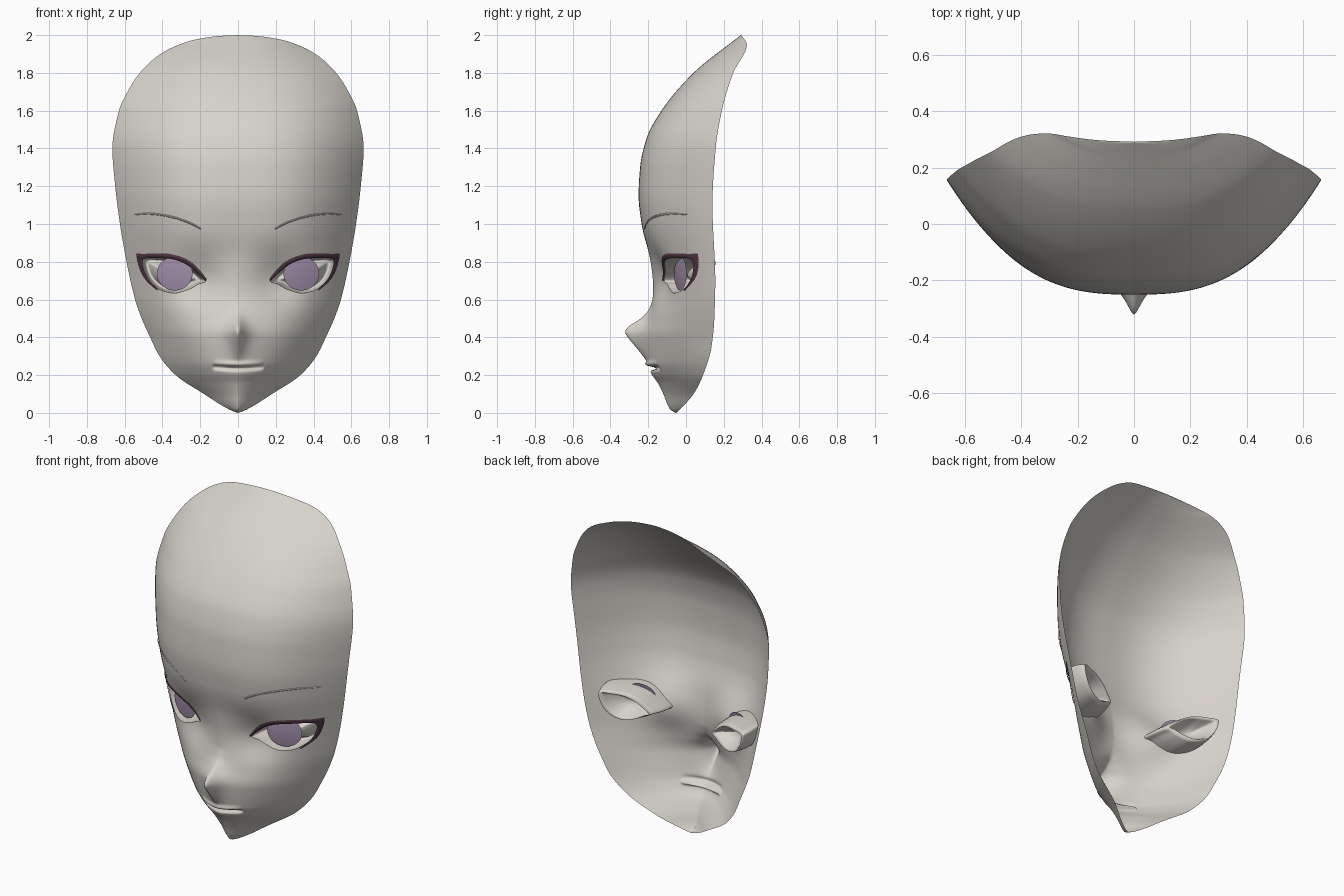
import bpy, bmesh, math
from mathutils import Vector

if "Cube" in bpy.data.objects:
    bpy.data.objects.remove(bpy.data.objects["Cube"])


def material(name, rgb):
    m = bpy.data.materials.new(name)
    m.diffuse_color = (*rgb, 1)
    m.use_nodes = True
    m.node_tree.nodes["Principled BSDF"].inputs["Base Color"].default_value = m.diffuse_color
    return m


SKIN = material("pale skin", (0.68, 0.65, 0.60))
IRIS = material("violet iris", (0.34, 0.26, 0.38))
LASH = material("dark plum lash", (0.085, 0.04, 0.06))


def curve(pts):
    """Monotone cubic interpolation through (z, value) points."""
    s = [(b[1] - a[1]) / (b[0] - a[0]) for a, b in zip(pts, pts[1:])]
    t = [s[0]] + [2 * a * b / (a + b) if a * b > 0 else 0 for a, b in zip(s, s[1:])] + [s[-1]]

    def f(z):
        z = min(max(z, pts[0][0]), pts[-1][0])
        i = 0
        while i < len(pts) - 2 and z > pts[i + 1][0]:
            i += 1
        (z0, v0), (z1, v1) = pts[i], pts[i + 1]
        h = z1 - z0
        k = (z - z0) / h
        return ((2*k**3 - 3*k*k + 1) * v0 + (k**3 - 2*k*k + k) * h * t[i]
                + (3*k*k - 2*k**3) * v1 + (k**3 - k*k) * h * t[i + 1])
    return f


# head profiles: half width, rim depth, midline without nose, section exponent
width = curve([(0, 0), (.01, .03), (.1, .18), (.2, .33), (.3, .415), (.4, .465), (.5, .51),
               (.6, .545), (.8, .59), (1, .625), (1.2, .65), (1.4, .665), (1.6, .63), (1.7, .585),
               (1.8, .52), (1.9, .41), (1.965, .27), (1.985, .18), (1.996, .09), (2, 0)])
rim = curve([(0, -.05), (.1, .04), (.2, .09), (.35, .135), (.5, .15), (.7, .155), (1.1, .14),
             (1.4, .157), (1.6, .19), (1.8, .25), (1.95, .322), (2, .293)])
middle = curve([(0, -.055), (.02, -.085), (.1, -.12), (.16, -.15), (.21, -.185), (.27, -.205),
                (.4, -.205), (.5, -.19), (.65, -.178), (.8, -.19), (1, -.235), (1.15, -.251),
                (1.3, -.243), (1.45, -.21), (1.6, -.13), (1.8, .04), (2, .29)])
power = curve([(0, 1.3), (.2, 1.6), (.45, 2.3), (.7, 2.6), (1, 2.8), (1.4, 2.7), (2, 2.3)])
nose = curve([(.27, 0), (.31, .03), (.36, .07), (.41, .11), (.43, .12), (.455, .108),
              (.5, .05), (.55, .012), (.6, 0)])


def bump(v, c, s):
    return math.exp(-((v - c) / s) ** 2)


def depth(x, z):
    """y of the face surface."""
    x = abs(x)
    w = max(width(z), 1e-5)
    y = middle(z) + (rim(z) - middle(z)) * min(x / w, 1) ** power(z)
    y -= nose(z) * math.exp(-(math.hypot(x, .012) - .012) / .042)
    y += .055 * math.exp(-((x - .22) / .14) ** 2 - ((z - .7) / .14) ** 2)   # eye hollow
    lip = max(0, 1 - (x / .135) ** 2) ** .5
    line = .237 + .3 * x * x
    y += lip * (.045 * bump(z, line, .009) - .014 * bump(z, line + .02, .013))
    return y


def smooth_path(pts, closed, n=8):
    out, m = [], len(pts)
    for i in range(m if closed else m - 1):
        p = [Vector(pts[(i + k) % m if closed else min(max(i + k, 0), m - 1)]) for k in (-1, 0, 1, 2)]
        for j in range(n):
            t = j / n
            out.append(.5 * (2*p[1] + (p[2] - p[0]) * t + (2*p[0] - 5*p[1] + 4*p[2] - p[3]) * t*t
                             + (3*p[1] - p[0] - 3*p[2] + p[3]) * t**3))
    return out if closed else out + [Vector(pts[-1])]


def finish(name, bm, mat):
    me = bpy.data.meshes.new(name)
    bm.to_mesh(me)
    bm.free()
    me.materials.append(mat)
    for p in me.polygons:
        p.use_smooth = True
    ob = bpy.data.objects.new(name, me)
    bpy.context.collection.objects.link(ob)
    return ob


def mirrored(name, rows, mat, closed):
    """Skin rows of points, on both sides of the face."""
    for side, label in ((1, "left"), (-1, "right")):
        bm = bmesh.new()
        vs = [[bm.verts.new((side * x, y, z)) for x, y, z in r] for r in rows]
        for a, b in zip(vs, vs[1:]):
            n = len(a)
            for i in range(n if closed else n - 1):
                bm.faces.new((a[i], a[(i + 1) % n], b[(i + 1) % n], b[i]))
        bmesh.ops.remove_doubles(bm, verts=bm.verts, dist=1e-5)
        bmesh.ops.recalc_face_normals(bm, faces=bm.faces)
        if sum(f.normal.y * f.calc_area() for f in bm.faces) > 0:
            bmesh.ops.reverse_faces(bm, faces=bm.faces)
        finish(label + "_" + name, bm, mat)


# eye opening outline in x, z
eye = smooth_path([(.172, .70), (.22, .748), (.28, .792), (.35, .818), (.43, .824), (.503, .822),
                   (.505, .78), (.485, .725), (.45, .68), (.40, .647), (.33, .635), (.26, .655),
                   (.21, .682)], True)


def inside(x, z):
    hit = False
    for a, b in zip(eye, eye[1:] + eye[:1]):
        if (a.y > z) != (b.y > z) and x < a.x + (z - a.y) * (b.x - a.x) / (b.y - a.y):
            hit = not hit
    return hit


# face shell: grid with eye holes whose borders are snapped to the outline
NX, NZ = 140, 230
bm = bmesh.new()
grid = []
for j in range(NZ + 1):
    z = 1 - math.cos(math.pi * j / NZ)
    w = width(z)
    grid.append([bm.verts.new((w * u, depth(w * u, z), z))
                 for u in (2 * i / NX - 1 for i in range(NX + 1))])
for a, b in zip(grid, grid[1:]):
    for i in range(NX):
        bm.faces.new((a[i], a[i + 1], b[i + 1], b[i]))
hole = []
for f in bm.faces:
    c = f.calc_center_median()
    if .6 < c.z < .86 and .15 < abs(c.x) < .54 and inside(abs(c.x), c.z):
        hole.append(f)
gone = set(hole)
edge = [v for v in {v for f in hole for v in f.verts} if any(f not in gone for f in v.link_faces)]
for v in edge:
    p = Vector((abs(v.co.x), v.co.z))
    q = min(eye, key=lambda e: (e - p).length_squared)
    v.co = (math.copysign(q.x, v.co.x), depth(q.x, q.y), q.y)
bmesh.ops.delete(bm, geom=hole, context='FACES')
bmesh.ops.remove_doubles(bm, verts=bm.verts, dist=1e-4)
finish("face_shell", bm, SKIN)

# eye sockets: tapering tube, then a forward-bulging eyeball end
CX, CZ = .37, .735


def back(x):
    return .04 + (x - .17) * .37


rows = []
for k in range(6):
    t = k / 5
    s = 1 - .2 * t * t
    row = []
    for e in eye:
        x, z = CX + (e.x - CX) * s, CZ + (e.y - CZ) * s
        row.append((x, depth(e.x, e.y) * (1 - t) + back(x) * t, z))
    rows.append(row)
for k in range(1, 9):
    s = 1 - k / 8
    row = []
    for e in eye:
        x, z = CX + (e.x - CX) * s * .8, CZ + (e.y - CZ) * s * .8
        row.append((x, back(x) - .1 * (1 - s * s), z))
    rows.append(row)
mirrored("eye_socket", rows, SKIN, True)

# irises: slightly domed tilted discs
rows = []
for k in range(6):
    r = 1 - k / 5
    row = []
    for i in range(40):
        a = math.tau * i / 40
        dx, dz = .094 * r * math.cos(a), .09 * r * math.sin(a)
        row.append((.335 + dx, -.03 + .35 * dx - .008 * (1 - r * r), .738 + dz))
    rows.append(row)
mirrored("iris", rows, IRIS, True)


def plate(name, lower, upper, mat, lift):
    """Thin plate lying just in front of the face between two x, z paths."""
    lo, up = smooth_path(lower, False), smooth_path(upper, False)
    rows = []
    for k in range(5):
        t = k / 4
        row = [a.lerp(b, t) for a, b in zip(lo, up)]
        rows.append([(p.x, depth(p.x, p.y) - lift * (.4 + 2.4 * t * (1 - t)), p.y) for p in row])
    mirrored(name, rows, mat, False)


# upper lashes, outer lash tails, eyebrows
plate("upper_lash",
      [(.17, .698), (.22, .745), (.28, .789), (.35, .814), (.43, .82), (.49, .818), (.51, .80)],
      [(.165, .706), (.21, .762), (.27, .812), (.35, .84), (.43, .845), (.50, .842), (.54, .845)],
      LASH, .009)
plate("lash_tail",
      [(.50, .822), (.506, .785), (.487, .73), (.46, .689), (.425, .652)],
      [(.54, .843), (.53, .79), (.507, .73), (.475, .688), (.428, .648)], LASH, .008)
plate("eyebrow",
      [(.20, .972), (.25, .998), (.32, 1.024), (.40, 1.042), (.48, 1.05), (.55, 1.047)],
      [(.195, .977), (.245, 1.006), (.32, 1.034), (.40, 1.052), (.48, 1.059), (.55, 1.051)],
      SKIN, .008)
